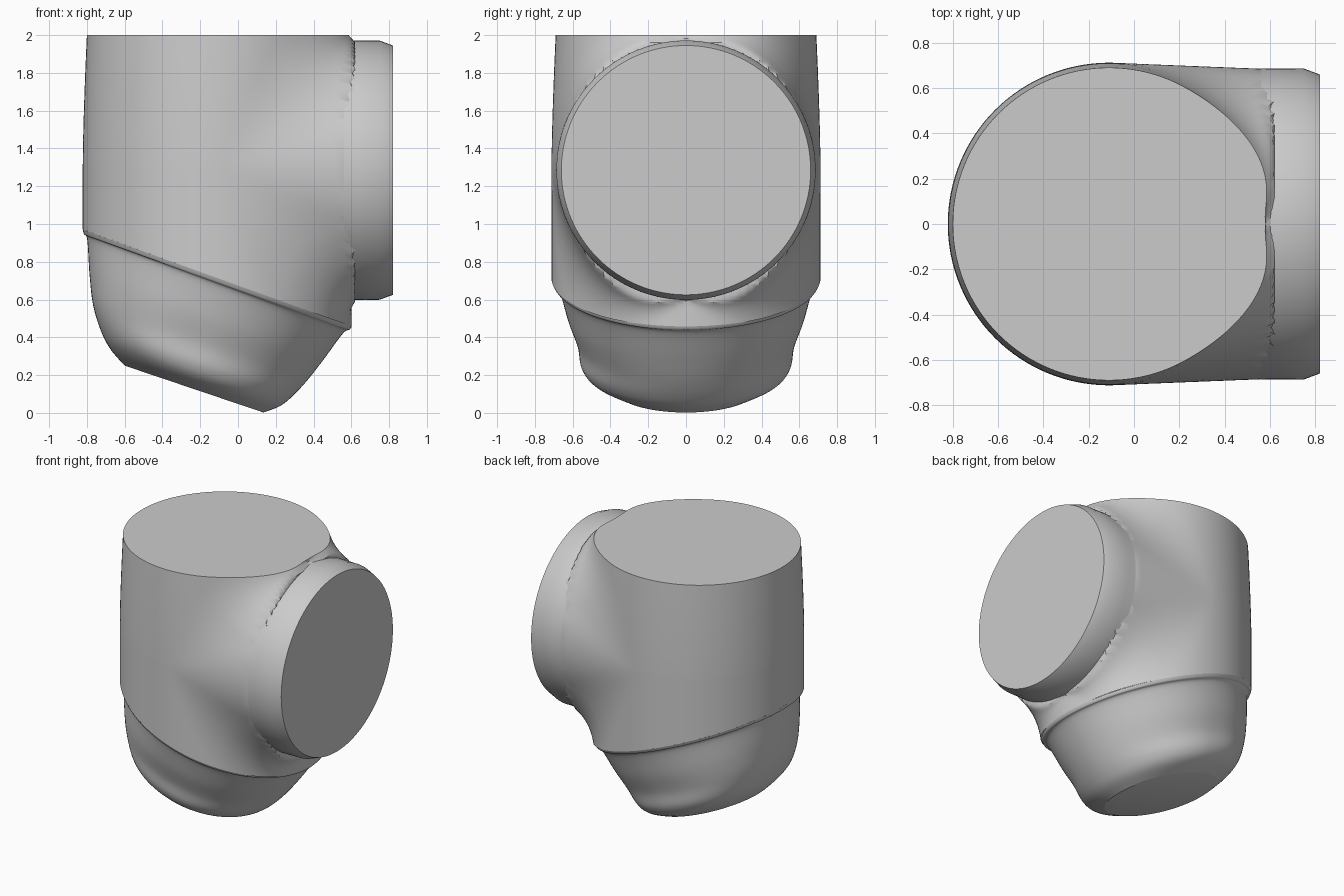
import bpy
import bmesh
import math

old = bpy.data.objects.get("Cube")
if old:
    bpy.data.objects.remove(old, do_unlink=True)

SEG = 128
AXIS_X = -0.11      # upright axis of the body
PORT_Z = 1.285      # height of the side port axis
SLOPE = -0.36       # tilt of the lower rim

grey = bpy.data.materials.new("plain grey")
grey.use_nodes = True
grey.diffuse_color = (0.6, 0.6, 0.6, 1)
grey.node_tree.nodes["Principled BSDF"].inputs["Base Color"].default_value = (0.6, 0.6, 0.6, 1)


def loft(name, rings, cap_start=False, cap_end=False):
    """Skin a list of closed rings and cap the chosen ends."""
    bm = bmesh.new()
    loops = [[bm.verts.new(p) for p in ring] for ring in rings]
    for a, b in zip(loops, loops[1:]):
        for i in range(SEG):
            j = (i + 1) % SEG
            bm.faces.new((a[i], b[i], b[j], a[j]))
    if cap_start:
        bm.faces.new(loops[0])
    if cap_end:
        bm.faces.new(loops[-1][::-1])
    bmesh.ops.recalc_face_normals(bm, faces=bm.faces)
    mesh = bpy.data.meshes.new(name)
    bm.to_mesh(mesh)
    bm.free()
    mesh.materials.append(grey)
    obj = bpy.data.objects.new(name, mesh)
    bpy.context.collection.objects.link(obj)
    bpy.ops.object.select_all(action='DESELECT')
    obj.select_set(True)
    bpy.context.view_layer.objects.active = obj
    bpy.ops.object.shade_smooth_by_angle(angle=math.radians(35))
    return obj


def angles():
    return [2 * math.pi * i / SEG for i in range(SEG)]


# Upper body: upright barrel blended softly into the side branch
def blend_distance(x, y, z):
    barrel_r = 0.712 - 0.022 * max(0, (z - 1.3) / 0.7) ** 1.5
    flat = math.hypot(x - AXIS_X, y)
    a = flat - barrel_r
    across = math.hypot(y, z - PORT_Z)
    b = across - (0.712 - 0.04 * max(0, x - AXIS_X))
    if x < AXIS_X:
        b = max(b, AXIS_X - x)
    dot = y * y / max(flat * across, 1e-6)
    k = max(0.001, 0.55 * (1 - dot) * min(1, abs(y) / 0.6))
    h = max(k - abs(a - b), 0)
    return min(a, b) - h * h / (4 * k)


def body_point(ang, height, slope):
    c, s = math.cos(ang), math.sin(ang)
    low, high = 0.3, 1.2
    if c > 0:
        high = min(high, (0.62 - AXIS_X) / c)
    for _ in range(24):
        r = (low + high) / 2
        if blend_distance(AXIS_X + r * c, r * s, height + slope * r * c) < 0:
            low = r
        else:
            high = r
    return AXIS_X + low * c, low * s, height + slope * low * c


RIM_Z = 0.714
ROWS = 80
body_rings = []
for n in range(ROWS + 1):
    t = n / ROWS
    body_rings.append([body_point(a, 2 + (RIM_Z - 2) * t, SLOPE * t) for a in angles()])
loft("main_body", body_rings, cap_start=True)


# Lower cup: tilted rings as left x, left z, right x, right z, half width
def catmull(p, q, r, s, t):
    return [0.5 * (2 * b + (c - a) * t + (2 * a - 5 * b + 4 * c - d) * t * t
                   + (3 * b - a - 3 * c + d) * t ** 3) for a, b, c, d in zip(p, q, r, s)]


def cup_ring(xl, zl, xr, zr, width, power):
    ring = []
    for a in angles():
        c, s = math.cos(a), math.sin(a)
        e = 2 / power if c < 0 else 1      # fuller on the closed side
        u = math.copysign(abs(c) ** e, c)
        v = math.copysign(abs(s) ** e, s)
        f = (u + 1) / 2
        ring.append((xl + (xr - xl) * f, width * v, zl + (zr - zl) * f))
    return ring


keys = [
    (-0.822, 0.97, 0.602, 0.458, 0.712, 2),
    (-0.815, 0.945, 0.59, 0.44, 0.70, 2),
    (-0.798, 0.915, 0.555, 0.42, 0.672, 2),
    (-0.785, 0.72, 0.455, 0.285, 0.625, 2.15),
    (-0.765, 0.56, 0.365, 0.17, 0.575, 2.3),
    (-0.72, 0.42, 0.285, 0.085, 0.555, 2.3),
    (-0.67, 0.33, 0.22, 0.035, 0.50, 2.2),
    (-0.60, 0.25, 0.135, 0.002, 0.38, 2.1),
]
cup_rings = []
for i in range(len(keys) - 1):
    before, after = keys[max(i - 1, 0)], keys[min(i + 2, len(keys) - 1)]
    for n in range(6):
        cup_rings.append(cup_ring(*catmull(before, keys[i], keys[i + 1], after, n / 6)))
cup_rings.append(cup_ring(*keys[-1]))
loft("lower_cup", cup_rings, cap_end=True)

# Side port collar with a chamfered, closed end
collar = [(0.56, 0.686), (0.63, 0.687), (0.75, 0.686), (0.82, 0.66)]
loft("side_port_collar",
     [[(x, r * math.cos(a), PORT_Z + r * math.sin(a)) for a in angles()] for x, r in collar],
     cap_end=True)
